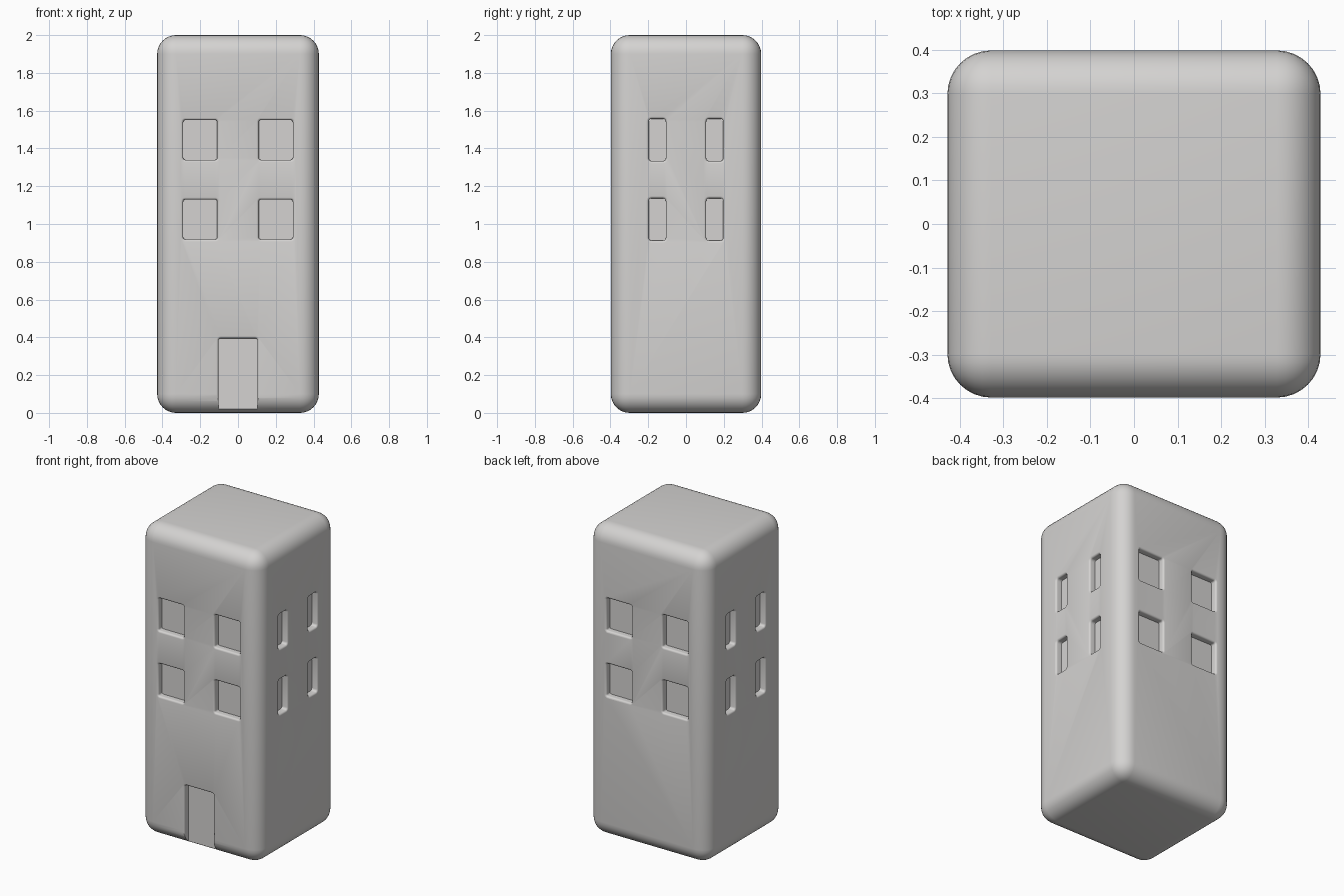
import bpy, bmesh, math
from mathutils import Matrix, Vector

if "Cube" in bpy.data.objects:
    bpy.data.objects.remove(bpy.data.objects["Cube"])

HX, HY, H = 0.428, 0.398, 2.0      # half width, half depth, height
DEPTH, RIM = 0.04, 0.012           # recess depth and soft rim radius

wall = bpy.data.materials.new("warm_grey")
wall.diffuse_color = (0.66, 0.65, 0.64, 1)
wall.use_nodes = True
wall.node_tree.nodes["Principled BSDF"].inputs["Base Color"].default_value = wall.diffuse_color


def rounded_rect(u0, u1, v0, v1, r, n=4):
    """Outline points of a rounded rectangle, counter-clockwise."""
    pts = []
    corners = [(u1 - r, v0 + r, -90), (u1 - r, v1 - r, 0),
               (u0 + r, v1 - r, 90), (u0 + r, v0 + r, 180)]
    for cu, cv, start in corners:
        for i in range(n + 1):
            a = math.radians(start + 90 * i / n)
            pts.append((cu + r * math.cos(a), cv + r * math.sin(a)))
    return pts


def add_recess(bm, angle, dist, u0, u1, v0, v1, r):
    """Lofted cutter for a recess with a rounded rim, on the wall turned by angle."""
    profile = [(-0.03, RIM)]
    for i in range(5):
        a = math.radians(90 * i / 4)
        profile.append((RIM * math.sin(a), RIM * (1 - math.sin(math.acos(math.cos(a)))) if i else RIM))
    # quarter circle from the wall surface into the straight jamb
    profile = [(-0.03, RIM)] + [
        (RIM * (1 - math.cos(math.radians(22.5 * i))),
         RIM * (1 - math.sin(math.radians(22.5 * i)))) for i in range(5)]
    profile.append((DEPTH, 0.0))
    rot = Matrix.Rotation(angle, 3, 'Z')
    rings = []
    for d, grow in profile:
        pts = rounded_rect(u0 - grow, u1 + grow, v0 - grow, v1 + grow, r + grow)
        rings.append([bm.verts.new(rot @ Vector((u, d - dist, v))) for u, v in pts])
    n = len(rings[0])
    for a, b in zip(rings, rings[1:]):
        for i in range(n):
            j = (i + 1) % n
            bm.faces.new((a[i], a[j], b[j], b[i]))
    bm.faces.new(rings[0][::-1])
    bm.faces.new(rings[-1])


# Tower block with rounded edges
bm = bmesh.new()
bmesh.ops.create_cube(bm, size=1)
bmesh.ops.scale(bm, vec=(2 * HX, 2 * HY, H), verts=bm.verts)
bmesh.ops.translate(bm, vec=(0, 0, H / 2), verts=bm.verts)
bmesh.ops.bevel(bm, geom=bm.edges[:], offset=0.1, segments=8, profile=0.5,
                affect='EDGES')
mesh = bpy.data.meshes.new("building")
bm.to_mesh(mesh)
bm.free()
building = bpy.data.objects.new("building", mesh)
mesh.materials.append(wall)
bpy.context.collection.objects.link(building)

# Window and door cutters
bm = bmesh.new()
for side in (-1, 1):
    for z in (1.024, 1.445):
        for angle in (0, math.pi):                    # front and back windows
            u = side * 0.2
            add_recess(bm, angle, HY, u - 0.09, u + 0.09, z - 0.105, z + 0.105, 0.01)
        for angle in (math.pi / 2, -math.pi / 2):     # side windows
            u = side * 0.152
            add_recess(bm, angle, HX, u - 0.045, u + 0.045, z - 0.112, z + 0.112, 0.015)
add_recess(bm, 0, HY, -0.103, 0.103, -0.1, 0.395, 0.012)   # door, open at the bottom
bmesh.ops.recalc_face_normals(bm, faces=bm.faces)
cut_mesh = bpy.data.meshes.new("recess_cutter")
bm.to_mesh(cut_mesh)
bm.free()
cut_mesh.materials.append(wall)
cutter = bpy.data.objects.new("recess_cutter", cut_mesh)
bpy.context.collection.objects.link(cutter)
cutter.hide_render = True

# Cut the recesses, then smooth
mod = building.modifiers.new("recesses", 'BOOLEAN')
mod.operation = 'DIFFERENCE'
mod.solver = 'EXACT'
mod.object = cutter
bpy.context.view_layer.objects.active = building
building.select_set(True)
bpy.ops.object.modifier_apply(modifier=mod.name)
bpy.data.objects.remove(cutter)
bpy.ops.object.shade_smooth_by_angle(angle=math.radians(35))
